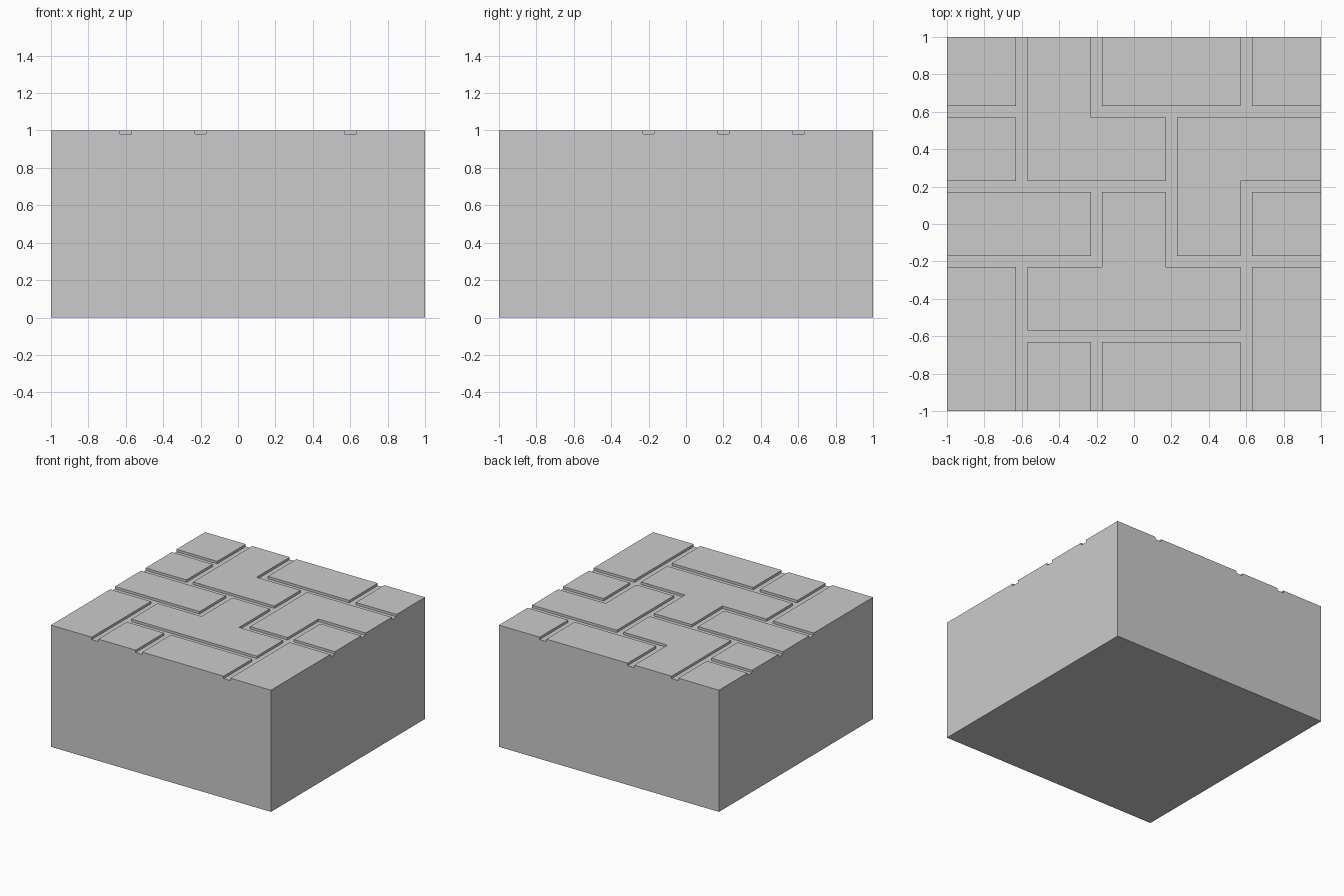
import bpy, bmesh
from mathutils import Matrix, Vector

if "Cube" in bpy.data.objects:
    bpy.data.objects.remove(bpy.data.objects["Cube"])

HALF = 0.03      # half groove width
FLOOR = 0.98     # groove floor height
OUT = 1.1        # grooves overrun the block edge

# Groove centre lines: (fixed coordinate, start, end)
ALONG_Y = [(-0.6, 0.2, OUT), (-0.6, -OUT, -0.2),
           (-0.2, 0.6, OUT), (-0.2, -0.2, 0.2), (-0.2, -OUT, -0.6),
           (0.2, -0.2, 0.6), (0.6, 0.6, OUT), (0.6, -OUT, 0.2)]
ALONG_X = [(0.6, -OUT, -0.6), (0.6, -0.2, OUT),
           (0.2, -OUT, 0.2), (0.2, 0.6, OUT),
           (-0.2, -OUT, -0.2), (-0.2, 0.2, OUT),
           (-0.6, -0.6, 0.6)]


def in_groove(x, y):
    def hit(lines, across, along):
        return any(abs(across - c) < HALF and a - HALF < along < b + HALF
                   for c, a, b in lines)
    return hit(ALONG_Y, x, y) or hit(ALONG_X, y, x)


def make_object(name, bm):
    bmesh.ops.recalc_face_normals(bm, faces=bm.faces)
    mesh = bpy.data.meshes.new(name)
    bm.to_mesh(mesh)
    bm.free()
    obj = bpy.data.objects.new(name, mesh)
    bpy.context.collection.objects.link(obj)
    return obj


# Solid slab
bm = bmesh.new()
bmesh.ops.create_cube(bm, size=1, matrix=Matrix.Translation((0, 0, 0.5)) @ Matrix.Diagonal((2, 2, 1, 1)))
block = make_object("paving_block", bm)

# Groove network as one connected cutter
lines = [-OUT] + [c + s for c in (-0.6, -0.2, 0.2, 0.6) for s in (-HALF, HALF)] + [OUT]
bm = bmesh.new()
grid = [[bm.verts.new((x, y, FLOOR)) for y in lines] for x in lines]
for i in range(len(lines) - 1):
    for j in range(len(lines) - 1):
        if in_groove((lines[i] + lines[i + 1]) / 2, (lines[j] + lines[j + 1]) / 2):
            bm.faces.new((grid[i][j], grid[i + 1][j], grid[i + 1][j + 1], grid[i][j + 1]))
bmesh.ops.delete(bm, geom=[v for v in bm.verts if not v.link_faces], context='VERTS')
base = list(bm.faces)
top = bmesh.ops.extrude_face_region(bm, geom=base, use_keep_orig=True)
bmesh.ops.translate(bm, vec=Vector((0, 0, 0.1)),
                    verts=[g for g in top["geom"] if isinstance(g, bmesh.types.BMVert)])
cutter = make_object("groove_cutter", bm)
cutter.hide_render = True

# Carve the joints between the paving pieces
carve = block.modifiers.new("grooves", 'BOOLEAN')
carve.operation = 'DIFFERENCE'
carve.solver = 'EXACT'
carve.object = cutter
bpy.context.view_layer.objects.active = block
bpy.ops.object.modifier_apply(modifier=carve.name)
bpy.data.objects.remove(cutter)
